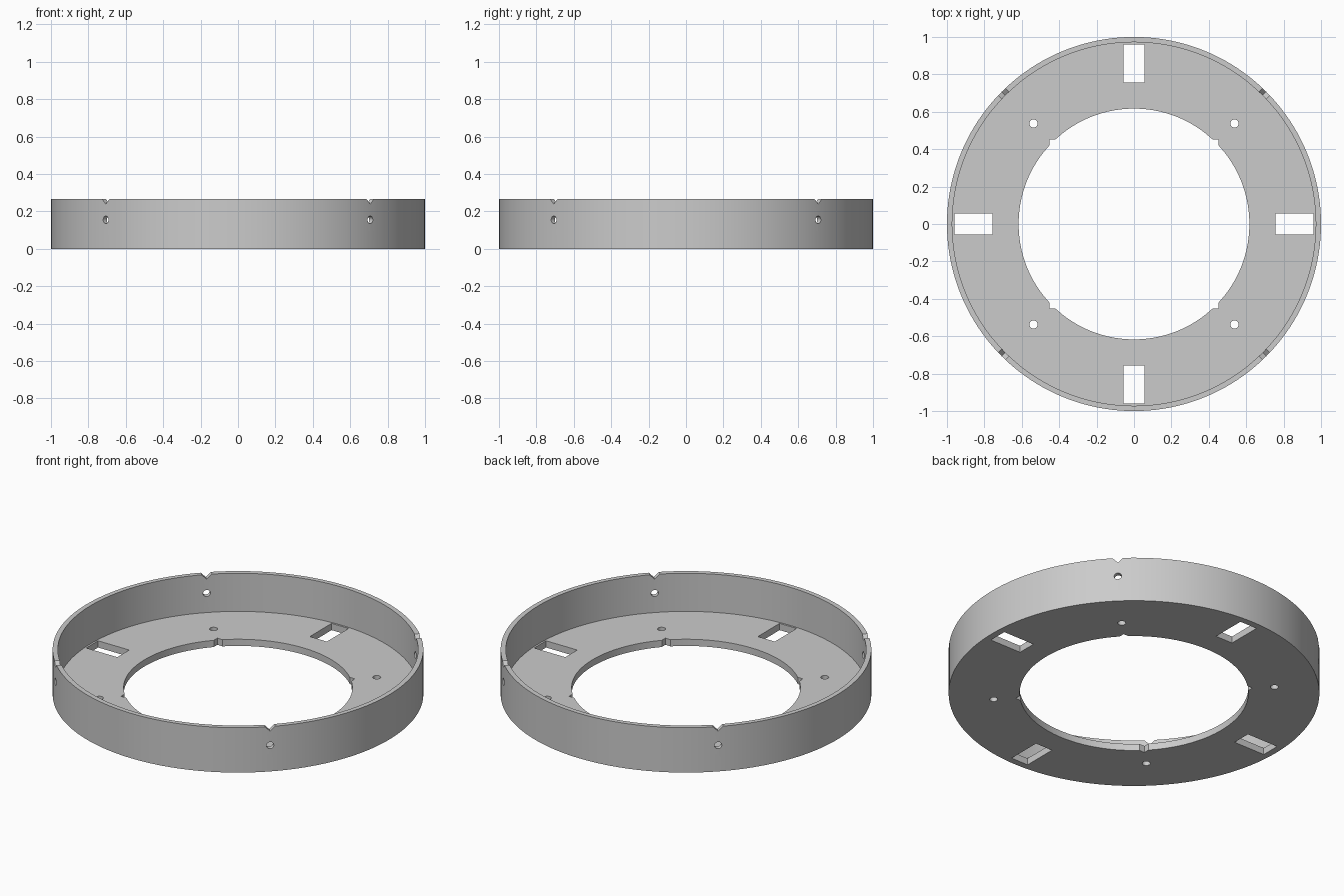
import bpy
import math

if "Cube" in bpy.data.objects:
    bpy.data.objects.remove(bpy.data.objects["Cube"])

SEGMENTS = 160
HEIGHT, FLOOR = 0.267, 0.04
OUTER, WALL_IN, BORE = 1.0, 0.972, 0.617

grey = bpy.data.materials.new("light grey")
grey.diffuse_color = (0.6, 0.6, 0.6, 1)
grey.use_nodes = True
grey.node_tree.nodes["Principled BSDF"].inputs["Base Color"].default_value = grey.diffuse_color


def cylinder(name, r, depth, loc, rot=(0, 0, 0), sides=SEGMENTS):
    bpy.ops.mesh.primitive_cylinder_add(vertices=sides, radius=r, depth=depth,
                                        location=loc, rotation=rot)
    bpy.context.object.name = name
    return bpy.context.object


def box(name, size, loc, rot=(0, 0, 0)):
    bpy.ops.mesh.primitive_cube_add(size=1, location=loc, rotation=rot)
    ob = bpy.context.object
    ob.name = name
    ob.scale = size
    return ob


# Solid disc that becomes the tray ring
ring = cylinder("tray_ring", OUTER, HEIGHT, (0, 0, HEIGHT / 2))
ring.data.materials.append(grey)

# Recess above the floor, central bore and its four square corner notches
cutters = [
    cylinder("recess_cutter", WALL_IN, 1, (0, 0, FLOOR + 0.5)),
    cylinder("bore_cutter", BORE, 1, (0, 0, 0)),
    box("corner_notch_cutter", (0.906, 0.906, 0.9), (0, 0, 0)),
]

for i in range(4):
    # Rectangular slots through the floor
    a = i * math.pi / 2
    cutters.append(box("slot_cutter", (0.205, 0.112, 0.5),
                       (0.858 * math.cos(a), 0.858 * math.sin(a), 0), (0, 0, a)))
    # Screw holes, wall holes and V notches on the diagonals
    d = a + math.pi / 4
    c, s = math.cos(d), math.sin(d)
    cutters.append(cylinder("screw_hole_cutter", 0.022, 0.5,
                            (0.76 * c, 0.76 * s, 0), sides=32))
    cutters.append(cylinder("wall_hole_cutter", 0.02, 0.2, (c, s, 0.155),
                            (0, math.pi / 2, d), sides=32))
    cutters.append(box("v_notch_cutter", (0.2, 0.04, 0.04), (c, s, HEIGHT),
                       (math.pi / 4, 0, d)))

for cutter in cutters:
    cutter.hide_render = True
    mod = ring.modifiers.new(cutter.name, 'BOOLEAN')
    mod.operation = 'DIFFERENCE'
    mod.solver = 'EXACT'
    mod.object = cutter

# Bake the cuts, then remove the cutters
bpy.ops.object.select_all(action='DESELECT')
bpy.context.view_layer.objects.active = ring
ring.select_set(True)
for mod in list(ring.modifiers):
    bpy.ops.object.modifier_apply(modifier=mod.name)
for cutter in cutters:
    bpy.data.objects.remove(cutter)

bpy.ops.object.shade_smooth_by_angle(angle=math.radians(30))
